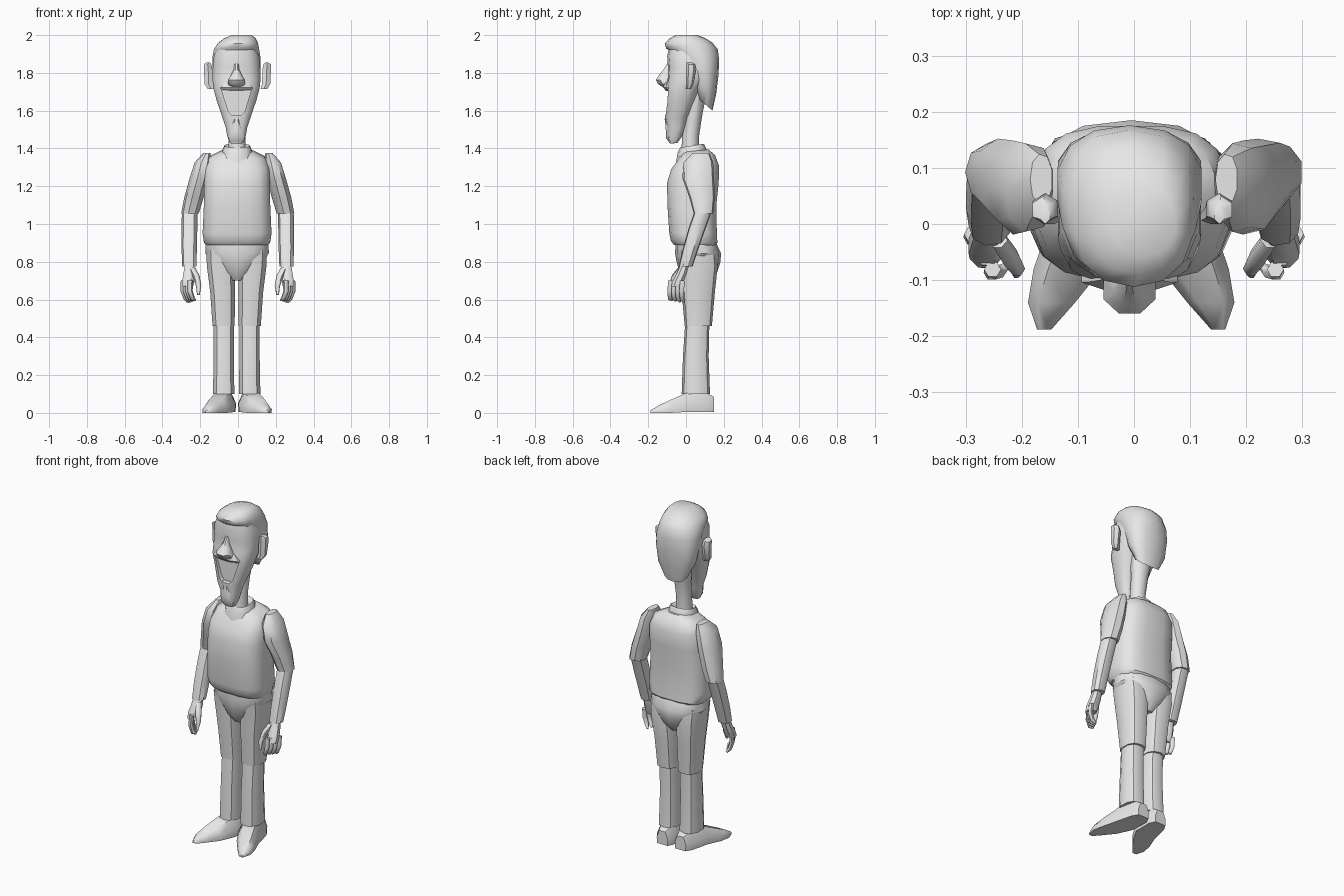
import bpy, bmesh, math
from mathutils import Vector

grey = bpy.data.materials.new("plain_grey")
grey.diffuse_color = (0.8, 0.8, 0.8, 1)


def finish(name, bm, angle=40):
    bmesh.ops.recalc_face_normals(bm, faces=bm.faces)
    me = bpy.data.meshes.new(name)
    bm.to_mesh(me)
    bm.free()
    me.materials.append(grey)
    ob = bpy.data.objects.new(name, me)
    bpy.context.collection.objects.link(ob)
    smooth(ob, angle)
    return ob


def smooth(ob, angle):
    bpy.ops.object.select_all(action='DESELECT')
    ob.select_set(True)
    bpy.context.view_layer.objects.active = ob
    bpy.ops.object.shade_smooth_by_angle(angle=math.radians(angle))


def loft(name, rings, angle=40):
    """Skin a list of equal-length point rings and cap both ends."""
    bm = bmesh.new()
    vs = [[bm.verts.new(p) for p in r] for r in rings]
    n = len(vs[0])
    for a, b in zip(vs, vs[1:]):
        for i in range(n):
            j = (i + 1) % n
            bm.faces.new((a[i], a[j], b[j], b[i]))
    bm.faces.new(vs[0])
    bm.faces.new(vs[-1])
    return finish(name, bm, angle)


def spow(v, p):
    return math.copysign(abs(v) ** (2 / p), v)


def ring(cx, hx, yf, yb, zf, zb=None, n=12, p=2.5):
    """Rounded section; the front and back may sit at different heights."""
    zb = zf if zb is None else zb
    pts = []
    for i in range(n):
        a = 2 * math.pi * (i + 0.5) / n
        t = (spow(math.sin(a), p) + 1) / 2
        pts.append((cx + hx * spow(math.cos(a), p), yf + (yb - yf) * t, zf + (zb - zf) * t))
    return pts


def tube(name, path, n=6):
    """Tapered tube through (x, y, z, radius) points."""
    rings = []
    for i, (x, y, z, r) in enumerate(path):
        a = Vector(path[max(i - 1, 0)][:3])
        b = Vector(path[min(i + 1, len(path) - 1)][:3])
        d = (b - a).normalized()
        u = d.cross(Vector((0, 1, 0))).normalized()
        v = d.cross(u)
        rings.append([Vector((x, y, z)) + r * (u * math.cos(2 * math.pi * k / n)
                      + v * math.sin(2 * math.pi * k / n)) for k in range(n)])
    return loft(name, rings, 60)


# Torso, collar and neck
loft("jumper", [ring(-.005, hx, yf, yb, zf, zb, 16, 3) for hx, yf, yb, zf, zb in (
    (.165, -.065, .155, .89, .885), (.178, -.082, .168, .91, .90), (.185, -.09, .165, .95, .95),
    (.178, -.10, .162, 1.1, 1.1), (.176, -.102, .175, 1.22, 1.22),
    (.172, -.08, .176, 1.29, 1.31), (.15, -.04, .155, 1.345, 1.365), (.085, -.02, .12, 1.38, 1.395))])
loft("collar", [ring(-.005, hx, yf, yb, zf, zb, 10) for hx, yf, yb, zf, zb in (
    (.085, -.055, .115, 1.31, 1.37), (.08, -.045, .105, 1.375, 1.405),
    (.068, -.03, .095, 1.405, 1.425), (.05, -.02, .075, 1.395, 1.41))])
loft("neck", [ring(-.005, hx, yf, yb, z, None, 10, 2) for hx, yf, yb, z in (
    (.05, -.025, .07, 1.37), (.045, -.02, .07, 1.47), (.05, -.005, .085, 1.57), (.07, 0, .11, 1.7))])

# Head with a long narrow jaw
head = loft("head", [ring(-.008, hx, yf, yb, z, None, 14, 2.7) for hx, yf, yb, z in (
    (.036, -.09, -.045, 1.43), (.05, -.105, -.02, 1.465), (.058, -.10, -.005, 1.51),
    (.076, -.112, .01, 1.565), (.106, -.105, .05, 1.65), (.125, -.11, .08, 1.72),
    (.13, -.098, .12, 1.77), (.128, -.095, .14, 1.83), (.122, -.10, .14, 1.89), (.10, -.085, .11, 1.95))], 50)

# Open mouth hollowed into the face
outline = ((-.088, 1.715), (-.045, 1.705), (.03, 1.705), (.072, 1.715),
           (.035, 1.595), (.018, 1.575), (-.034, 1.575), (-.051, 1.595))
cutter = loft("mouth_cutter", [[(x, y, z) for x, z in outline] for y in (-.2, -.08)])
cut = head.modifiers.new("mouth", 'BOOLEAN')
cut.object = cutter
cut.solver = 'EXACT'
bpy.context.view_layer.objects.active = head
bpy.ops.object.modifier_apply(modifier="mouth")
bpy.data.objects.remove(cutter)
smooth(head, 50)

# Beard tuft, upper lip, nose
loft("chin_tuft", [ring(-.008, hx, yf, -.06, z, None, 8, 2) for hx, yf, z in (
    (.03, -.085, 1.425), (.045, -.108, 1.455), (.04, -.108, 1.49), (.02, -.115, 1.555), (.012, -.105, 1.575))])
loft("upper_lip", [ring(-.008, hx, yf, -.06, z, None, 8, 2.2) for hx, yf, z in (
    (.085, -.112, 1.71), (.092, -.122, 1.722), (.07, -.12, 1.745), (.035, -.11, 1.77))])
loft("nose", [ring(-.008, hx, yf, -.07, z, None, 8, 2) for hx, yf, z in (
    (.028, -.12, 1.722), (.05, -.15, 1.74), (.05, -.163, 1.762), (.03, -.145, 1.79),
    (.015, -.12, 1.82), (.012, -.10, 1.85))])

# Hair cap sweeping from the nape to a raised quiff
loft("hair", [ring(cx, hx, yf, yb, zf, zb, 14, 2.3) for cx, hx, yf, yb, zf, zb in (
    (-.008, .075, .06, .14, 1.67, 1.60), (-.008, .118, .035, .16, 1.74, 1.69),
    (-.008, .13, .01, .172, 1.81, 1.79), (-.008, .131, -.04, .176, 1.88, 1.87),
    (-.008, .122, -.105, .168, 1.93, 1.925), (0, .108, -.112, .14, 1.955, 1.96),
    (.01, .085, -.09, .10, 1.98, 1.985), (.02, .055, -.055, .06, 2.0, 2.0))], 50)

# Hips
loft("hips", [ring(-.005, hx, yf, yb, z, None, 14, 2.4) for hx, yf, yb, z in (
    (.035, -.005, .13, .70), (.085, -.035, .165, .745), (.135, -.05, .183, .80),
    (.172, -.058, .185, .845), (.17, -.055, .16, .90))])

for s, side in ((-1, "left"), (1, "right")):
    def limb(name, rows, n=8, dx=0.0, p=2.2):
        loft(side + name, [ring(s * cx + dx, hx, cy - hy, cy + hy, z, None, n, p)
                           for cx, cy, hx, hy, z in rows])

    # Ears
    loft(side + "_ear", [ring(s * cx - .003, hx, .0, yb, z, None, 6, 2) for cx, hx, yb, z in (
        (.14, .02, .025, 1.715), (.152, .025, .04, 1.74), (.155, .026, .055, 1.82),
        (.158, .023, .05, 1.845), (.155, .01, .035, 1.855))])

    # Sleeves: upper arm and forearm
    limb("_upper_arm", ((.165, .08, .02, .045, 1.375), (.185, .065, .045, .08, 1.325),
                        (.205, .065, .052, .085, 1.24), (.232, .085, .053, .068, 1.14),
                        (.253, .092, .048, .052, 1.055)), 9)
    limb("_forearm", ((.254, .092, .043, .046, 1.07), (.256, .06, .043, .046, .98),
                      (.257, .025, .042, .042, .87), (.257, -.002, .038, .037, .775)), 9)

    # Hand: wrist, palm, curled fingers and thumb
    limb("_palm", ((.257, -.005, .026, .024, .79), (.258, -.02, .032, .028, .745),
                   (.263, -.04, .034, .032, .70), (.265, -.05, .03, .03, .67)), 8)
    for k in range(4):
        x, y = .288 - .012 * k, -.018 - .021 * k
        tube(f"{side}_finger_{k + 1}", [(s * x, y, .70, .015), (s * (x + .002), y - .006, .645, .014),
             (s * (x - .012), y - .004, .605, .012), (s * (x - .026), y + .008, .585 + .004 * k, .006)])
    tube(side + "_thumb", [(s * .24, -.03, .76, .016), (s * .22, -.06, .72, .018),
                           (s * .208, -.08, .67, .014), (s * .21, -.09, .625, .007)])

    # Trouser legs: thigh and shin
    limb("_thigh", ((.09, .06, .073, .10, .86), (.084, .068, .077, .10, .78),
                    (.075, .065, .068, .088, .64), (.069, .065, .061, .072, .46)), 10, -.007, 2.5)
    limb("_shin", ((.068, .06, .056, .064, .48), (.068, .052, .056, .068, .30),
                   (.069, .052, .059, .075, .10)), 10, -.007, 2.4)

    # Shoes with pointed toes turned outward
    section = ((-1, 0), (1, 0), (1.05, .45), (.6, 1), (-.6, 1), (-1.05, .45))
    loft(side + "_shoe", [[(s * (cx + hw * u) - .005, y, .005 * (y > -.05) + h * v) for u, v in section]
                          for y, cx, hw, h in ((.147, .06, .035, .08), (.11, .062, .054, .1),
                          (.0, .077, .066, .1), (-.08, .113, .058, .07), (-.14, .142, .04, .042),
                          (-.188, .155, .012, .014))], 50)
